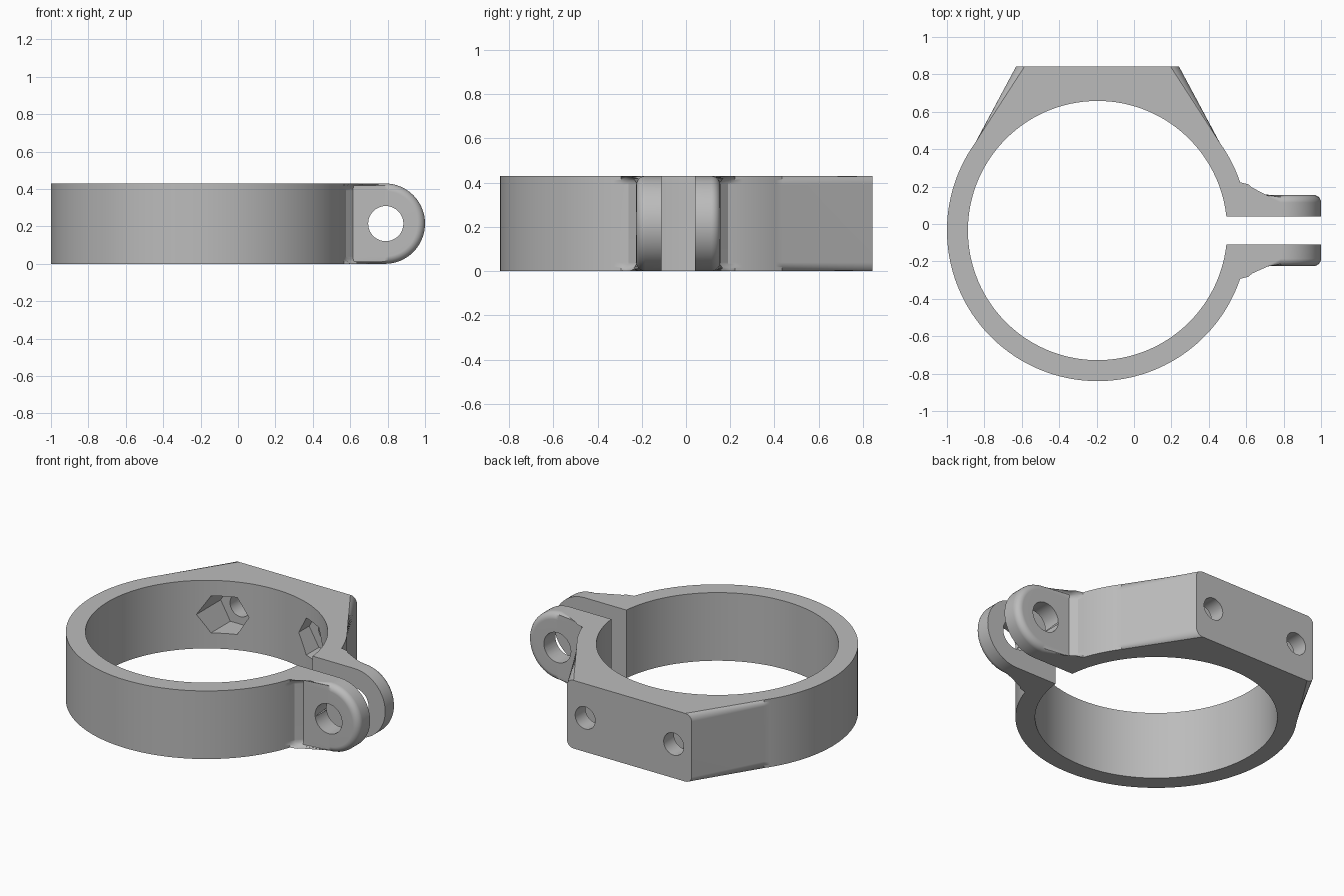
import bpy
import bmesh
from math import sin, cos, asin, radians, pi
from mathutils import Vector

# Remove the default cube
cube = bpy.data.objects.get("Cube")
if cube:
    bpy.data.objects.remove(cube, do_unlink=True)

# Main dimensions, measured from the ring centre
CENTRE = Vector((-0.195, -0.035, 0.215))
HALF = 0.215               # half height, also the radius of the lug ends
R_OUT, R_IN = 0.805, 0.693
GAP, LUG = 0.075, 0.19     # inner and outer faces of the lugs
LUG_X = 0.98               # bolt axis of the lugs
BACK_X, BACK_Y = 0.435, 0.878
FILLET = 0.04

grey = bpy.data.materials.new("plain grey")
grey.use_nodes = True
colour = (0.5, 0.5, 0.5, 1)
grey.diffuse_color = colour
grey.node_tree.nodes["Principled BSDF"].inputs["Base Color"].default_value = colour


def arc(radius, start, end, steps):
    """Points on a circle about the ring centre."""
    angles = [start + (end - start) * i / steps for i in range(steps + 1)]
    return [(radius * cos(a), radius * sin(a)) for a in angles]


def make_object(name, bm):
    mesh = bpy.data.meshes.new(name)
    bm.to_mesh(mesh)
    bm.free()
    mesh.materials.append(grey)
    obj = bpy.data.objects.new(name, mesh)
    obj.location = CENTRE
    bpy.context.collection.objects.link(obj)
    return obj


def prism(name, x, radius, sides, y0, y1):
    """Cutter running along y, with corners on the x axis."""
    bm = bmesh.new()
    points = arc(radius, 0, 2 * pi, sides)[:-1]
    near, far = [[bm.verts.new((x + u, y, v)) for u, v in points] for y in (y0, y1)]
    bm.faces.new(near)
    bm.faces.new(far)
    for i in range(sides):
        bm.faces.new((near[i - 1], near[i], far[i], far[i - 1]))
    bmesh.ops.recalc_face_normals(bm, faces=bm.faces[:])
    obj = make_object(name, bm)
    obj.hide_render = True
    return obj


# Plan outline: outer chain from lug to lug, then the bore
neck = asin((LUG + 0.035) / R_OUT)
flank = radians(35.7)
bore = asin(GAP / R_IN)
outer = [(LUG_X, LUG), (0.81, LUG)]
outer += arc(R_OUT, neck, flank, 8)
back_start = len(outer)
outer += [(BACK_X, BACK_Y), (-BACK_X, BACK_Y)]
outer += arc(R_OUT, pi - flank, 2 * pi - neck, 80)
outer += [(0.81, -LUG), (LUG_X, -LUG)]
inner = [(LUG_X, -GAP)] + arc(R_IN, 2 * pi - bore, bore, 120) + [(LUG_X, GAP)]
outline = outer + inner

# Upper half of the clamp: walls and top
bm = bmesh.new()
low = [bm.verts.new((x, y, 0)) for x, y in outline]
high = [bm.verts.new((x, y, HALF)) for x, y in outline]
for i in range(len(outline)):
    bm.faces.new((low[i - 1], low[i], high[i], high[i - 1]))
bm.faces.new(high)

# Round the outside rim, leaving the back mounting face sharp
rim = [bm.edges.get((high[i], high[i + 1]))
       for i in range(len(outer) - 1) if i != back_start]
bmesh.ops.bevel(bm, geom=rim, offset=FILLET, segments=6, profile=0.5,
                affect='EDGES', clamp_overlap=False)

# Sweep each lug end a quarter turn about the bolt axis
ends = [f for f in bm.faces if all(abs(v.co.x - LUG_X) < 1e-4 for v in f.verts)]
sweep = [e for f in ends for e in f.edges if max(v.co.z for v in e.verts) > 1e-4]
bmesh.ops.delete(bm, geom=ends, context='FACES')
bmesh.ops.spin(bm, geom=sweep, cent=(LUG_X, 0, 0), axis=(0, 1, 0),
               angle=pi / 2, steps=16)
bmesh.ops.remove_doubles(bm, verts=bm.verts[:], dist=1e-4)

# Mirror to the lower half
bmesh.ops.mirror(bm, geom=bm.verts[:] + bm.edges[:] + bm.faces[:],
                 axis='Z', merge_dist=1e-4)
bmesh.ops.recalc_face_normals(bm, faces=bm.faces[:])
clamp = make_object("pipe_clamp", bm)

# Lug bolt hole, mounting holes and hexagonal nut pockets
cutters = [prism("lug_hole", LUG_X + 0.005, 0.094, 48, -0.4, 0.4)]
for side, x in (("left", 0.309), ("right", -0.309)):
    cutters.append(prism(side + "_nut_pocket", x, 0.135, 6, 0.42, 0.775))
    cutters.append(prism(side + "_mount_hole", x, 0.07, 32, 0.7, 1.0))

bpy.context.view_layer.objects.active = clamp
for cutter in cutters:
    cut = clamp.modifiers.new(cutter.name, 'BOOLEAN')
    cut.operation = 'DIFFERENCE'
    cut.solver = 'EXACT'
    cut.object = cutter
    bpy.ops.object.modifier_apply(modifier=cut.name)
    bpy.data.objects.remove(cutter, do_unlink=True)

# Smooth the curves, keep hard edges and flat faces crisp
bpy.ops.object.select_all(action='DESELECT')
clamp.select_set(True)
bpy.ops.object.shade_smooth_by_angle(angle=radians(28))
weighted = clamp.modifiers.new("flat_face_normals", 'WEIGHTED_NORMAL')
weighted.keep_sharp = True
